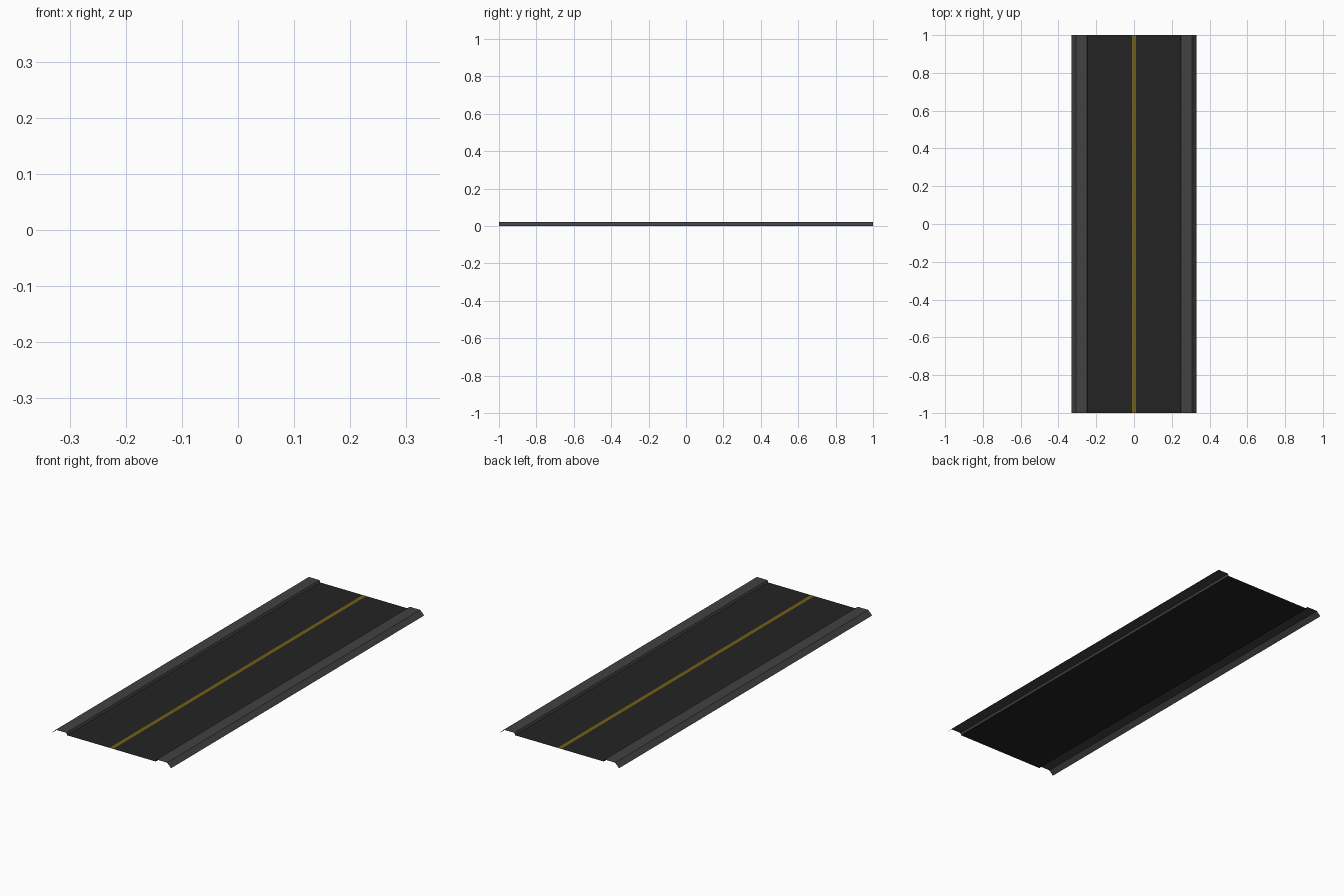
import bpy

if "Cube" in bpy.data.objects:
    bpy.data.objects.remove(bpy.data.objects["Cube"])


def material(name, rgb):
    m = bpy.data.materials.new(name)
    m.diffuse_color = (*rgb, 1.0)
    m.use_nodes = True
    m.node_tree.nodes["Principled BSDF"].inputs["Base Color"].default_value = m.diffuse_color
    return m


ASPHALT = material("asphalt", (0.017, 0.017, 0.017))
CONCRETE = material("dark_concrete", (0.054, 0.054, 0.054))
YELLOW = material("line_yellow", (0.17, 0.115, 0.008))

ROAD_Z = 0.011


def sheet(name, profile, mat):
    """Sweep an open x/z profile (left to right) along the road length."""
    verts = [(x, y, z) for x, z in profile for y in (-1.0, 1.0)]
    faces = [(2 * i, 2 * i + 2, 2 * i + 3, 2 * i + 1)
             for i in range(len(profile) - 1)]
    mesh = bpy.data.meshes.new(name)
    mesh.from_pydata(verts, [], faces)
    mesh.materials.append(mat)
    obj = bpy.data.objects.new(name, mesh)
    bpy.context.collection.objects.link(obj)
    return obj


# Carriageway
sheet("road_surface", [(-0.245, ROAD_Z), (0.245, ROAD_Z)], ASPHALT)

# Pavements: inner kerb, flat walkway, sloped outer skirt
kerb = [(0.245, ROAD_Z), (0.25, 0.022), (0.308, 0.022), (0.33, 0.0)]
sheet("right_pavement", kerb, CONCRETE)
sheet("left_pavement", [(-x, z) for x, z in reversed(kerb)], CONCRETE)

# Painted centre line, a hair above the asphalt
sheet("centre_line", [(-0.01, ROAD_Z + 0.0003), (0.01, ROAD_Z + 0.0003)], YELLOW)
